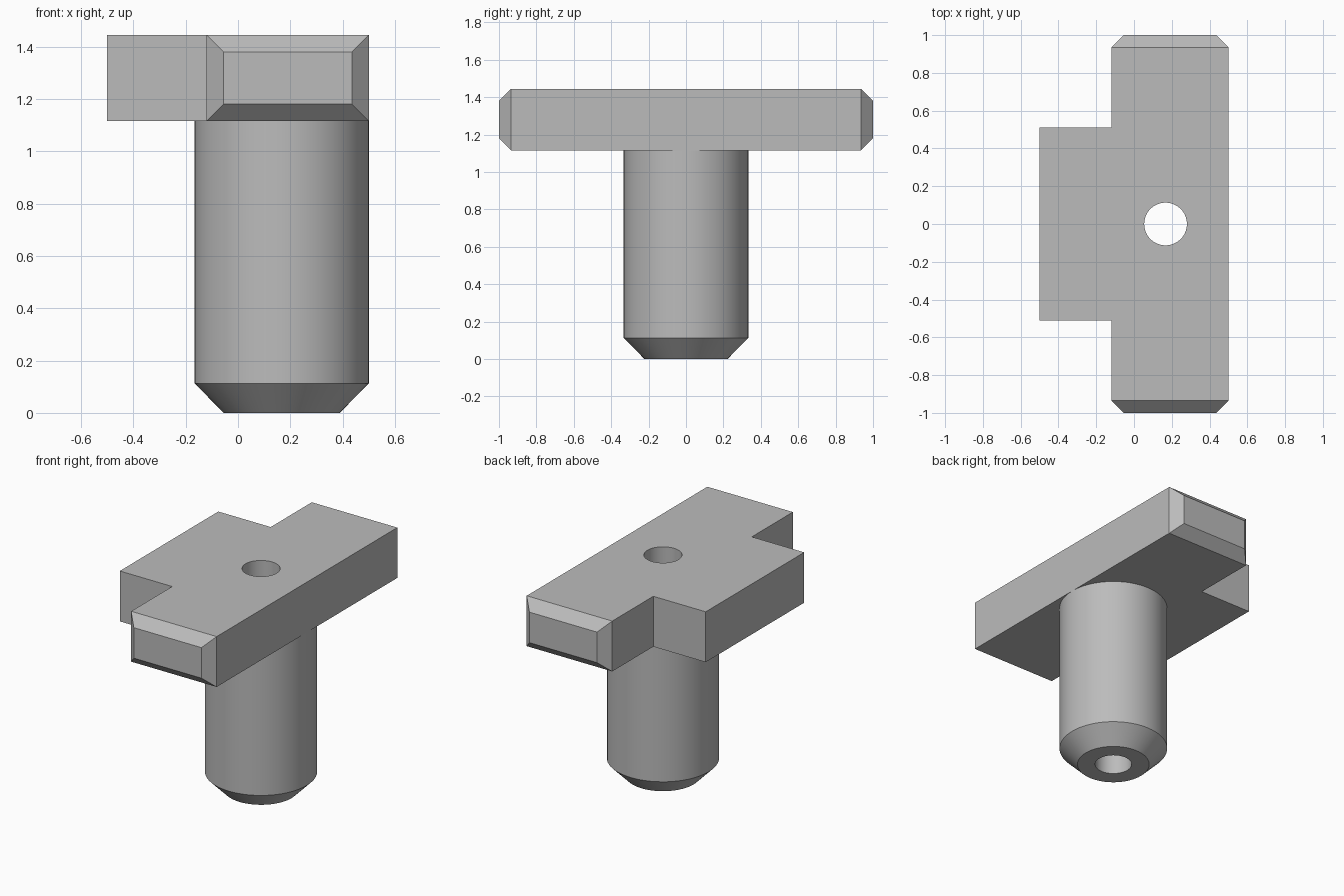
import bpy, bmesh
from math import radians, pi
from mathutils import Vector

cube = bpy.data.objects.get("Cube")
if cube:
    bpy.data.objects.remove(cube, do_unlink=True)

AXIS_X, BORE, RADIUS = 0.167, 0.113, 0.333
BOTTOM, TOP = 1.115, 1.445
CHAMFER, SIDES = 0.065, 64

# Plain grey metal
metal = bpy.data.materials.new("grey_metal")
metal.use_nodes = True
grey = (0.5, 0.5, 0.5, 1)
metal.diffuse_color = grey
metal.node_tree.nodes["Principled BSDF"].inputs["Base Color"].default_value = grey


def make_object(name, bm):
    bmesh.ops.recalc_face_normals(bm, faces=bm.faces)
    mesh = bpy.data.meshes.new(name)
    bm.to_mesh(mesh)
    bm.free()
    mesh.materials.append(metal)
    obj = bpy.data.objects.new(name, mesh)
    bpy.context.collection.objects.link(obj)
    return obj


def activate(obj):
    bpy.ops.object.select_all(action='DESELECT')
    obj.select_set(True)
    bpy.context.view_layer.objects.active = obj


# Crosshead: stepped outline, extruded upwards
end = 1 - CHAMFER
outline = [(0.5, -end), (0.5, end), (-0.12, end), (-0.12, 0.51),
           (-0.5, 0.51), (-0.5, -0.51), (-0.12, -0.51), (-0.12, -end)]
bm = bmesh.new()
base = bm.faces.new([bm.verts.new((x, y, BOTTOM)) for x, y in outline])
grown = bmesh.ops.extrude_face_region(bm, geom=[base])["geom"]
bmesh.ops.translate(bm, vec=(0, 0, TOP - BOTTOM),
                    verts=[g for g in grown if isinstance(g, bmesh.types.BMVert)])
bmesh.ops.recalc_face_normals(bm, faces=bm.faces)

# Chamfered bar ends
tips = [f for f in bm.faces if abs(f.calc_center_median().y) > 0.9]
for tip in tips:
    side = 1 if tip.calc_center_median().y > 0 else -1
    bmesh.ops.inset_region(bm, faces=[tip], thickness=CHAMFER, use_even_offset=True)
    for v in tip.verts:
        v.co.y = side
crosshead = make_object("crosshead", bm)

# Bore through the crosshead
bm = bmesh.new()
bmesh.ops.create_cone(bm, cap_ends=True, segments=SIDES, radius1=BORE, radius2=BORE, depth=1)
bmesh.ops.translate(bm, vec=(AXIS_X, 0, TOP), verts=bm.verts)
cutter = make_object("bore_cutter", bm)
cutter.hide_render = True
drill = crosshead.modifiers.new("bore", 'BOOLEAN')
drill.operation, drill.solver, drill.object = 'DIFFERENCE', 'EXACT', cutter
activate(crosshead)
bpy.ops.object.modifier_apply(modifier=drill.name)
bpy.data.objects.remove(cutter, do_unlink=True)

# Hollow shaft with a tapered foot
profile = [(BORE, BOTTOM), (BORE, 0), (0.222, 0), (RADIUS, 0.113), (RADIUS, BOTTOM)]
bm = bmesh.new()
verts = [bm.verts.new((AXIS_X + r, 0, z)) for r, z in profile]
edges = [bm.edges.new(pair) for pair in zip(verts, verts[1:])]
bmesh.ops.spin(bm, geom=verts + edges, cent=Vector((AXIS_X, 0, 0)), axis=(0, 0, 1),
               angle=2 * pi, steps=SIDES, use_duplicate=False)
bmesh.ops.remove_doubles(bm, verts=bm.verts, dist=0.0005)
shaft = make_object("shaft", bm)

# Smooth round walls, crisp edges
for obj in (crosshead, shaft):
    activate(obj)
    bpy.ops.object.shade_smooth_by_angle(angle=radians(30))
